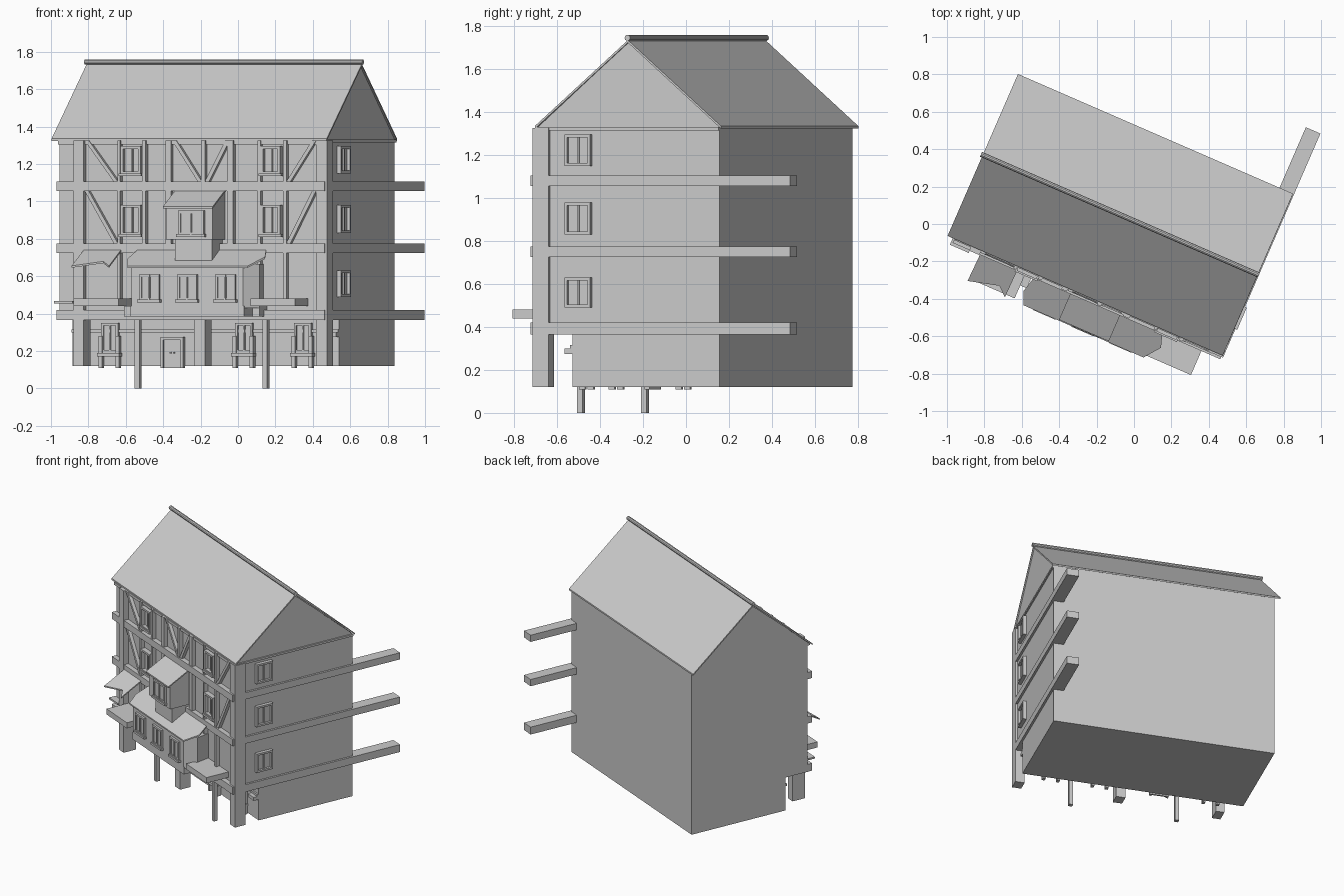
import bpy, bmesh, math
from mathutils import Matrix, Vector

cube = bpy.data.objects.get("Cube")
if cube:
    bpy.data.objects.remove(cube, do_unlink=True)

grey = bpy.data.materials.new("plain grey")
grey.use_nodes = True
GREY = (0.6, 0.6, 0.6, 1)
grey.diffuse_color = GREY
grey.node_tree.nodes["Principled BSDF"].inputs["Base Color"].default_value = GREY

# The house is built square to its own axes, then turned as a whole
PLACE = Matrix.Translation((-0.075, 0.05, 0)) @ Matrix.Rotation(math.radians(-23.5), 4, 'Z')
WALL, FACE, RECESS = -0.46, -0.49, -0.285     # front planes: wall, timber, ground floor
LEFT, RIGHT, BACK = -0.76, 0.795, 0.46
BASE, FLOOR, EAVE, RIDGE = 0.12, 0.365, 1.335, 1.735


def finish(name, bm):
    bmesh.ops.recalc_face_normals(bm, faces=bm.faces)
    mesh = bpy.data.meshes.new(name)
    bm.to_mesh(mesh)
    bm.free()
    mesh.materials.append(grey)
    obj = bpy.data.objects.new(name, mesh)
    bpy.context.collection.objects.link(obj)
    obj.matrix_world = PLACE
    return obj


def add_box(bm, x, y, z):
    """Box from three (low, high) ranges."""
    mid = Vector([(a + b) / 2 for a, b in (x, y, z)])
    size = [abs(b - a) for a, b in (x, y, z)]
    bmesh.ops.create_cube(bm, size=1, matrix=Matrix.Translation(mid) @ Matrix.Diagonal((*size, 1)))


def boxes(name, *ranges):
    bm = bmesh.new()
    for r in ranges:
        add_box(bm, *r)
    return finish(name, bm)


def prism(name, points, offset):
    """Flat outline pushed along an offset."""
    bm = bmesh.new()
    face = bm.faces.new([bm.verts.new(p) for p in points])
    grown = bmesh.ops.extrude_face_region(bm, geom=[face])["geom"]
    bmesh.ops.translate(bm, vec=offset, verts=[v for v in grown if isinstance(v, bmesh.types.BMVert)])
    return finish(name, bm)


def window(name, mid, z, w, plane, side=False, depth=0.025, sill=True):
    """Raised frame, recessed pane, cross bars and a sill."""
    lo, hi, t = mid - w / 2, mid + w / 2, 0.014
    parts = [((lo, lo + t), depth, z), ((hi - t, hi), depth, z),
             ((lo, hi), depth, (z[0], z[0] + t)), ((lo, hi), depth, (z[1] - t, z[1])),
             ((lo, hi), 0.008, z), ((mid - 0.005, mid + 0.005), 0.016, z)]
    if sill:
        parts.append(((lo - 0.008, hi + 0.008), depth + 0.008, (z[0] - 0.01, z[0] + 0.005)))
    bm = bmesh.new()
    for a, d, height in parts:
        if side:
            add_box(bm, (plane - 0.005, plane + d), a, height)
        else:
            add_box(bm, a, (plane - d, plane + 0.005), height)
    return finish(name, bm)


# Main body: gabled upper storeys over a set-back ground floor
prism("upper_storeys", [(LEFT, WALL, FLOOR), (LEFT, BACK, FLOOR), (LEFT, BACK, EAVE - 0.005),
                        (LEFT, 0, RIDGE - 0.01), (LEFT, WALL, EAVE - 0.005)], (RIGHT - LEFT, 0, 0))
boxes("ground_floor", ((LEFT, RIGHT), (RECESS, BACK), (BASE, FLOOR)))

# Roof slopes and ridge pole
for name, s in (("front_roof", -1), ("back_roof", 1)):
    prism(name, [(-0.8, 0, RIDGE), (-0.8, s * 0.472, EAVE), (-0.8, s * 0.472, EAVE - 0.012),
                 (-0.8, 0, RIDGE - 0.012)], (1.604, 0, 0))
bm = bmesh.new()
bmesh.ops.create_cone(bm, cap_ends=True, segments=10, radius1=0.014, radius2=0.014, depth=1.62,
                      matrix=Matrix.Translation((0, 0, 1.745)) @ Matrix.Rotation(math.pi / 2, 4, 'Y'))
finish("ridge_pole", bm)

# Floor beams along the front and the long ones running out past the back
belts = [(0.365, 0.42), (0.725, 0.775), (1.055, 1.105)]
boxes("front_floor_beams", *[((LEFT, 0.8), (-0.495, WALL), z) for z in belts])
boxes("long_side_beams", *[((0.725, 0.81), (-0.48, 0.825), z) for z in belts])
boxes("side_top_beam", ((0.78, 0.805), (-0.47, BACK), (1.315, EAVE - 0.005)))
boxes("left_ledge", ((-0.77, -0.66), (-0.51, WALL), (0.455, 0.468)))

# Timber posts of the front
boxes("corner_posts", ((0.745, 0.81), (-0.482, -0.40), (BASE, EAVE - 0.01)),
      ((-0.662, -0.603), (-0.498, -0.40), (BASE, EAVE - 0.01)))
boxes("middle_post", ((0.035, 0.1), (-0.482, -0.40), (BASE, FLOOR)))
boxes("wall_timbers", *[((x - w, x + w), (FACE, WALL), (0.44, EAVE - 0.01)) for x, w in (
    (-0.40, 0.008), (-0.254, 0.01), (-0.113, 0.016), (0.09, 0.012),
    (0.248, 0.018), (0.417, 0.008), (0.567, 0.01))])
boxes("front_top_beam", ((LEFT, 0.8), (-0.478, WALL), (1.305, EAVE - 0.01)))

# Diagonal braces, given by top and bottom positions
for i, (top, low, z0, z1) in enumerate([(-0.59, -0.42, 1.105, 1.325), (-0.08, 0.07, 1.105, 1.325),
                                        (0.23, 0.11, 1.105, 1.325), (0.735, 0.585, 1.105, 1.325),
                                        (-0.59, -0.42, 0.775, 1.055), (0.735, 0.585, 0.775, 1.055)]):
    h = 0.012
    prism(f"brace_{i + 1}", [(top - h, WALL, z1), (top + h, WALL, z1), (low + h, WALL, z0),
                             (low - h, WALL, z0)], (0, -0.024, 0))

# Windows of the upper storeys and the right wall
for floor, z in (("second", (0.82, 0.98)), ("third", (1.145, 1.295))):
    for hand, x in (("right", -0.33), ("left", 0.485)):
        window(f"{floor}_floor_window_{hand}", x, z, 0.115, WALL, depth=0.035)
for floor, z in (("first", (0.49, 0.63)), ("second", (0.83, 0.98)), ("third", (1.15, 1.295))):
    window(f"side_window_{floor}", -0.25, z, 0.13, RIGHT, side=True, sill=False)


def lean_roof(name, outline, z_wall, z_eave):
    """Sloping slab rising from the eave to the wall."""
    slope = (z_wall - z_eave) / 0.18
    prism(name, [(x, y, z_eave + (y + 0.65) * slope) for x, y in outline], (0, 0, -0.01))


# Long bay with chamfered ends
prism("bay", [(-0.265, -0.63, 0.43), (0.385, -0.63, 0.43), (0.45, -0.56, 0.43), (0.43, WALL, 0.43),
              (-0.265, WALL, 0.43), (-0.285, -0.57, 0.43)], (0, 0, 0.235))
lean_roof("bay_roof", [(-0.28, -0.65), (0.42, -0.65), (0.485, -0.565), (0.45, WALL),
                       (-0.28, WALL), (-0.31, -0.58)], 0.755, 0.655)
bm = bmesh.new()
add_box(bm, (-0.27, 0.39), (-0.63, WALL), (0.385, 0.44))
finish("bay_floor", bm)
for i, x in enumerate((-0.157, 0.064, 0.286)):
    window(f"bay_window_{i + 1}", x, (0.47, 0.61), 0.115, -0.63, depth=0.015)

# Small oriel above the bay
boxes("oriel_foot", ((-0.025, 0.19), (-0.60, WALL), (0.68, 0.80)))
prism("oriel", [(-0.065, -0.625, 0.795), (-0.065, WALL, 0.795), (-0.065, WALL, 1.055),
                (-0.065, -0.625, 0.975)], (0.27, 0, 0))
lean_roof("oriel_roof", [(-0.075, -0.645), (0.215, -0.645), (0.215, WALL), (-0.075, WALL)], 1.065, 0.97)
window("oriel_window", 0.085, (0.82, 0.95), 0.15, -0.625, depth=0.015)

# Broken awning on the model's right, and side slabs beside the bay
lean_roof("broken_awning", [(-0.606, -0.65), (-0.44, -0.606), (-0.388, -0.65),
                            (-0.384, WALL), (-0.60, WALL)], 0.755, 0.655)
boxes("right_slab", ((-0.60, -0.338), (-0.635, WALL), (0.44, 0.482)))
boxes("left_slab", ((0.43, 0.69), (-0.635, WALL), (0.44, 0.482)))
boxes("slab_brackets", *[((x - 0.02, x + 0.02), (-0.56, WALL), (0.385, 0.44)) for x in (-0.32, 0.43)])

# Thin posts reaching the ground
boxes("thin_posts", *[((x - 0.014, x + 0.014), (-0.418, -0.39), (0, FLOOR)) for x in (-0.326, 0.42)])

# Ground floor: rail, windows over counters, and the door
boxes("ground_floor_rail", ((LEFT, RIGHT), (RECESS - 0.012, RECESS), (0.30, 0.315)))
for i, x in enumerate((-0.535, 0.247, 0.59)):
    window(f"shop_window_{i + 1}", x, (0.19, 0.35), 0.10, RECESS, depth=0.02, sill=False)
    boxes(f"counter_{i + 1}", ((x - 0.065, x + 0.065), (RECESS - 0.04, RECESS), (0.17, 0.19)),
          *[((x + s * 0.05 - 0.01, x + s * 0.05 + 0.01), (RECESS - 0.03, RECESS), (0.11, 0.28))
            for s in (-1, 1)])
boxes("counter_end_shelf", ((0.72, RIGHT), (RECESS - 0.04, RECESS), (0.275, 0.30)))
boxes("door", ((-0.22, -0.12), (RECESS - 0.012, RECESS), (0.11, 0.26)))
boxes("door_frame", ((-0.236, -0.22), (RECESS - 0.025, RECESS), (0.11, 0.275)),
      ((-0.12, -0.104), (RECESS - 0.025, RECESS), (0.11, 0.275)),
      ((-0.236, -0.104), (RECESS - 0.025, RECESS), (0.26, 0.275)))
boxes("door_knobs", *[((x - 0.004, x + 0.004), (RECESS - 0.02, RECESS), (0.186, 0.194))
                      for x in (-0.18, -0.16)])
